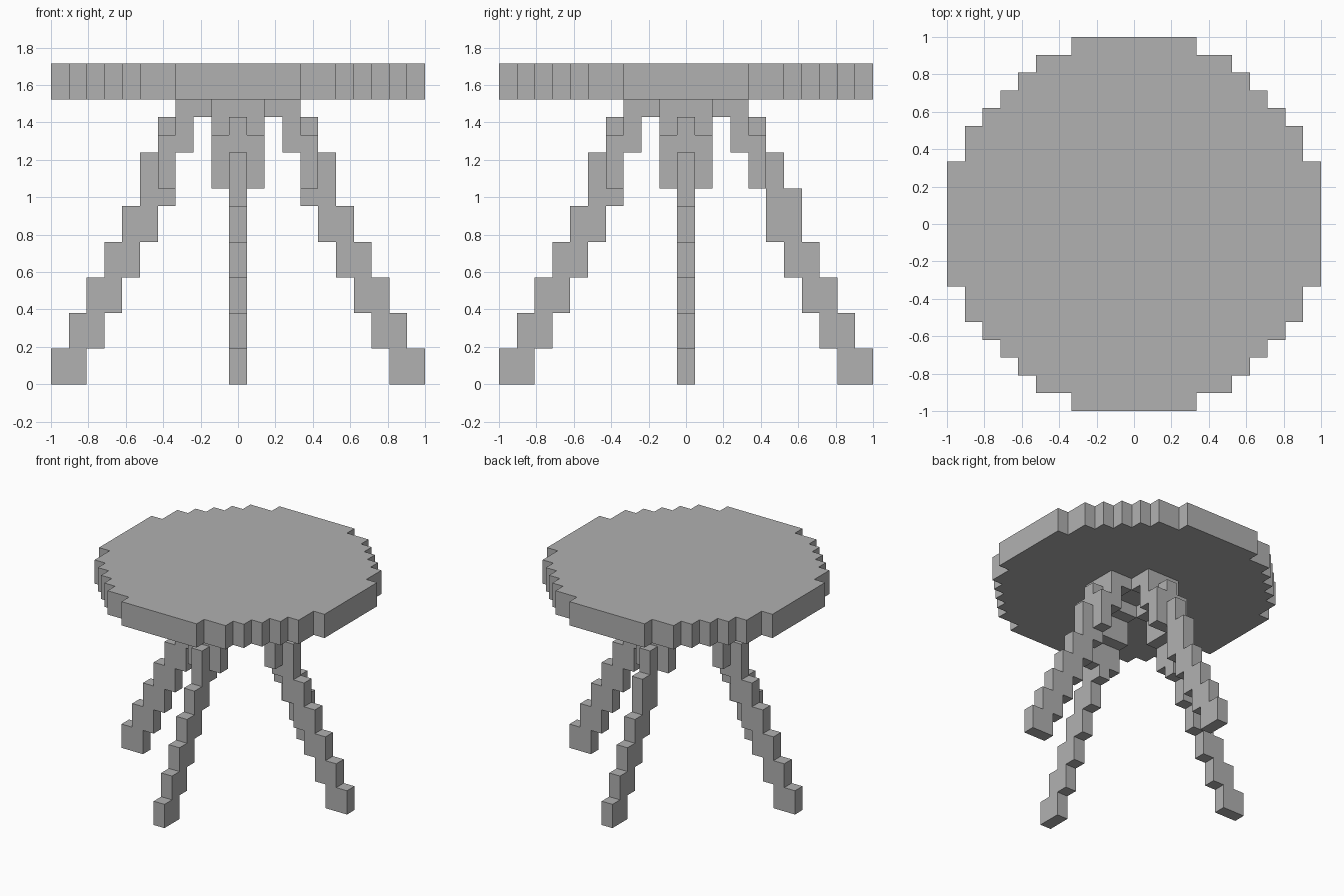
import bpy, bmesh, math
from mathutils import Matrix, Vector

cube = bpy.data.objects.get("Cube")
if cube:
    bpy.data.objects.remove(cube, do_unlink=True)

U = 2 / 21  # one block

grey = bpy.data.materials.new("plain grey")
grey.use_nodes = True
colour = (0.44, 0.44, 0.44, 1)
grey.diffuse_color = colour
grey.node_tree.nodes["Principled BSDF"].inputs["Base Color"].default_value = colour


def prism(name, points, push, matrix=Matrix()):
    """Extrude a flat outline (in blocks) along push and place it."""
    bm = bmesh.new()
    face = bm.faces.new([bm.verts.new(p) for p in points])
    ext = bmesh.ops.extrude_face_region(bm, geom=[face])
    verts = [v for v in ext["geom"] if isinstance(v, bmesh.types.BMVert)]
    bmesh.ops.translate(bm, verts=verts, vec=Vector(push))
    bmesh.ops.recalc_face_normals(bm, faces=bm.faces)
    bm.transform(Matrix.Scale(U, 4) @ matrix)
    mesh = bpy.data.meshes.new(name)
    bm.to_mesh(mesh)
    bm.free()
    mesh.materials.append(grey)
    obj = bpy.data.objects.new(name, mesh)
    bpy.context.collection.objects.link(obj)
    return obj


# Tabletop: stepped round outline, one quarter turned four times
corner = [(10.5, 3.5), (9.5, 3.5), (9.5, 5.5), (8.5, 5.5), (8.5, 6.5), (7.5, 6.5), (7.5, 7.5)]
quarter = corner + [(y, x) for x, y in reversed(corner[:-1])]
outline = []
for _ in range(4):
    outline += [(x, y, 16) for x, y in quarter]
    quarter = [(-y, x) for x, y in quarter]
prism("tabletop", outline, (0, 0, 2))


def leg_profile(knee):
    """Staircase two blocks wide, leaning inwards as it rises."""
    heights = [0, 2, 4, 6, 8, knee, 13, 15, 16]
    outer, inner = [], []
    for i, (low, high) in enumerate(zip(heights, heights[1:])):
        r = 8.5 - i
        outer += [(r + 2, 0, low), (r + 2, 0, high)]
        inner += [(r, 0, low), (r, 0, high)]
    return outer + inner[::-1]


# Bracket cheek that thickens the top of each leg
cheek = [(3.5, 11), (4.5, 11), (4.5, 14), (3.5, 14), (3.5, 16),
         (1.5, 16), (1.5, 15), (2.5, 15), (2.5, 13), (3.5, 13)]

# Four legs with a cheek on each side; the back leg bends higher
for i, side in enumerate(("left", "back", "right", "front")):
    turn = Matrix.Rotation(i * math.pi / 2, 4, "Z")
    knee = 11 if side == "back" else 10
    prism(side + "_leg", leg_profile(knee), (0, 1, 0), turn @ Matrix.Translation((0, -0.5, 0)))
    for n, y in enumerate((-1.5, 0.5)):
        prism(f"{side}_bracket_{n + 1}", [(r, y, z) for r, z in cheek], (0, 1, 0), turn)
